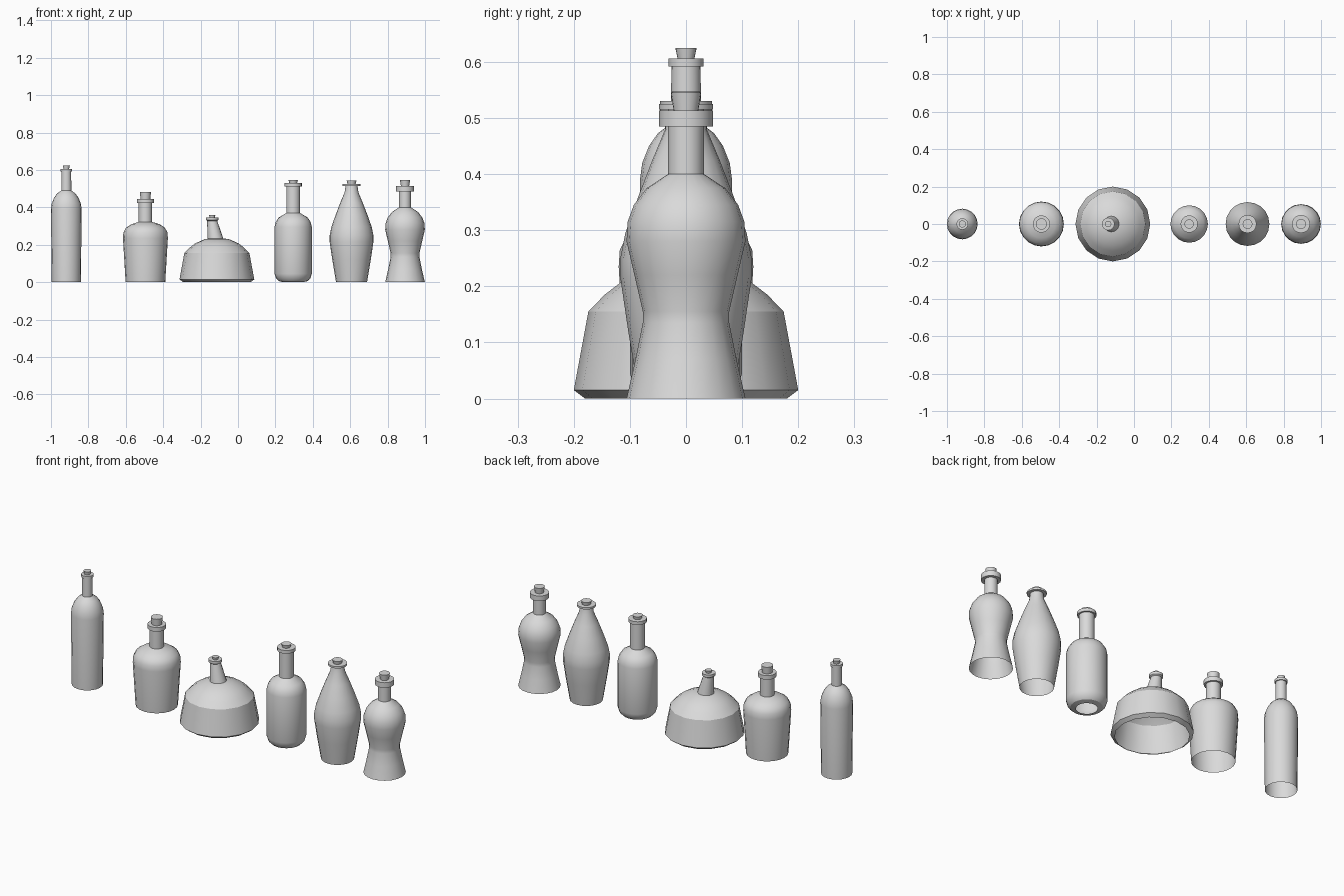
import bpy, bmesh, math

if "Cube" in bpy.data.objects:
    bpy.data.objects.remove(bpy.data.objects["Cube"])

SIDES = 20
glass = bpy.data.materials.new("pale_grey")
glass.diffuse_color = (0.7, 0.7, 0.7, 1)
glass.use_nodes = True
glass.node_tree.nodes["Principled BSDF"].inputs["Base Color"].default_value = glass.diffuse_color


def lathe(name, x, profile, sides=SIDES, cap_top=False):
    """Revolve (radius, z[, x shift]) points about a vertical axis at x."""
    bm = bmesh.new()
    rings = []
    for p in profile:
        r, z = p[0], p[1]
        dx = p[2] if len(p) > 2 else 0
        rings.append([bm.verts.new((x + dx + r * math.cos(2 * math.pi * i / sides),
                                    r * math.sin(2 * math.pi * i / sides), z))
                      for i in range(sides)])
    for a, b in zip(rings, rings[1:]):
        for i in range(sides):
            j = (i + 1) % sides
            bm.faces.new((a[i], a[j], b[j], b[i]))
    if cap_top:
        bm.faces.new(rings[-1])
    mesh = bpy.data.meshes.new(name)
    bm.to_mesh(mesh)
    bm.free()
    mesh.materials.append(glass)
    ob = bpy.data.objects.new(name, mesh)
    bpy.context.collection.objects.link(ob)
    bpy.ops.object.select_all(action='DESELECT')
    ob.select_set(True)
    bpy.context.view_layer.objects.active = ob
    bpy.ops.object.shade_smooth_by_angle(angle=math.radians(30))
    return ob


def bottle(name, x, body, neck_r, lip_r, lip_z0, lip_z1, cork_r0, cork_r1, cork_z):
    """Open-bottomed body with neck and lip, plus a tapered stopper."""
    lathe(name + "_body", x, body + [(neck_r, lip_z0), (lip_r, lip_z0),
                                     (lip_r, lip_z1), (cork_r0, lip_z1)])
    lathe(name + "_stopper", x, [(cork_r0, lip_z1), (cork_r1, cork_z)], cap_top=True)


# tall slim bottle
bottle("tall_bottle", -0.918,
       [(.078, 0), (.082, .39), (.078, .42), (.066, .45), (.050, .473), (.027, .49)],
       .026, .031, .592, .606, .015, .019, .625)

# squat jug
bottle("squat_bottle", -0.495,
       [(.106, 0), (.120, .235), (.118, .265), (.105, .29), (.075, .31), (.036, .322)],
       .036, .046, .422, .445, .026, .030, .483)

# rounded-foot bottle
bottle("round_foot_bottle", 0.295,
       [(.052, 0), (.078, .006), (.092, .02), (.1, .045), (.1, .295), (.094, .32),
        (.078, .345), (.037, .37)],
       .037, .046, .512, .53, .021, .025, .547)

# tapered vase-shaped bottle
bottle("tapered_bottle", 0.607,
       [(.083, 0), (.103, .12), (.117, .215), (.117, .25), (.108, .295), (.085, .36),
        (.060, .425), (.037, .48)],
       .032, .048, .515, .525, .022, .026, .543)

# waisted bottle
bottle("waisted_bottle", 0.893,
       [(.106, 0), (.090, .07), (.077, .135), (.077, .155), (.092, .22), (.106, .28),
        (.104, .315), (.093, .345), (.070, .375), (.032, .40)],
       .032, .048, .485, .513, .022, .027, .545)

# wide flask with a leaning neck
FX = -0.113
lathe("flask_body", FX,
      [(.18, 0), (.2, .015), (.174, .155), (.145, .185), (.115, .208), (.065, .23),
       (.03, .235)], sides=16)
lathe("flask_neck", FX,
      [(.043, .228, -.007), (.027, .328, -.025), (.034, .333, -.025),
       (.034, .347, -.025), (.014, .347, -.025)], sides=16)
lathe("flask_stopper", FX, [(.014, .347, -.025), (.017, .36, -.025)],
      sides=16, cap_top=True)
